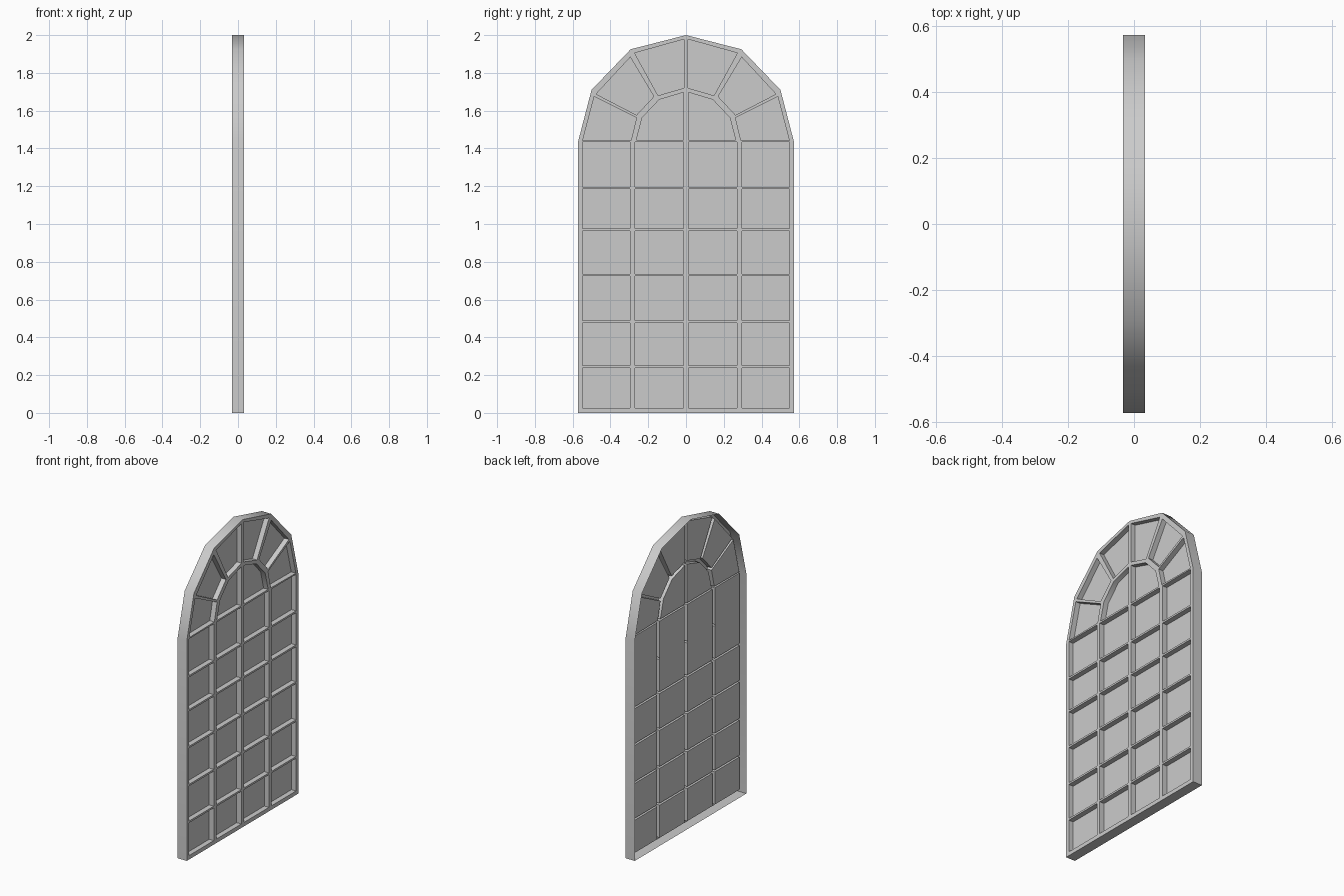
import bpy, bmesh, math

cube = bpy.data.objects.get("Cube")
if cube:
    bpy.data.objects.remove(cube)

FRONT, BACK, PANE = 0.033, -0.033, 0.0

grey = bpy.data.materials.new("light grey")
grey.use_nodes = True
colour = (0.6, 0.6, 0.6, 1)
grey.diffuse_color = colour
grey.node_tree.nodes["Principled BSDF"].inputs["Base Color"].default_value = colour


def flip(points):
    return [(-y, z) for y, z in reversed(points)]


def ring(bm, points, x):
    return [bm.verts.new((x, y, z)) for y, z in points]


def bridge(bm, a, b):
    for i in range(len(a)):
        j = (i + 1) % len(a)
        bm.faces.new((a[i], a[j], b[j], b[i]))


def finish(bm, name):
    mesh = bpy.data.meshes.new(name)
    bm.to_mesh(mesh)
    bm.free()
    mesh.materials.append(grey)
    obj = bpy.data.objects.new(name, mesh)
    bpy.context.collection.objects.link(obj)
    bpy.ops.object.select_all(action="DESELECT")
    obj.select_set(True)
    bpy.context.view_layer.objects.active = obj
    bpy.ops.object.shade_smooth_by_angle(angle=math.radians(35))
    return obj


# Outer arch outline, counter-clockwise seen from +x
half = [(0.573, 0), (0.573, 1.43), (0.5, 1.71), (0.293, 1.925)]
outline = half + [(0, 2)] + flip(half)

# Rectangular panes, then the inner arch and the fan of panes above
columns = [(0.013, 0.27), (0.296, 0.549)]
rows = [(0.026, 0.238), (0.25, 0.477), (0.489, 0.724),
        (0.736, 0.963), (0.975, 1.184), (1.196, 1.434)]
panes = [[(a, lo), (b, lo), (b, hi), (a, hi)] for a, b in columns for lo, hi in rows]
panes += [
    [(0.012, 1.445), (0.263, 1.445), (0.232, 1.563), (0.142, 1.658), (0.012, 1.697)],
    [(0.29, 1.445), (0.547, 1.442), (0.486, 1.674), (0.262, 1.562)],
    [(0.262, 1.577), (0.476, 1.688), (0.295, 1.883), (0.17, 1.675)],
    [(0.011, 1.72), (0.148, 1.68), (0.272, 1.905), (0.011, 1.978)],
]
panes += [flip(p) for p in panes]

# Frame: outer wall, front face with openings, and reveals back to the panes
bm = bmesh.new()
rim = ring(bm, outline, FRONT)
openings = [ring(bm, p, FRONT) for p in panes]
edges = [bm.edges.new((r[i - 1], r[i])) for r in [rim] + openings for i in range(len(r))]
bmesh.ops.triangle_fill(bm, use_beauty=True, edges=edges, normal=(1, 0, 0))
bmesh.ops.dissolve_limit(bm, angle_limit=0.01, verts=bm.verts[:], edges=bm.edges[:])
bridge(bm, ring(bm, outline, BACK), rim)
for points, front in zip(panes, openings):
    bridge(bm, front, ring(bm, points, PANE))
bmesh.ops.recalc_face_normals(bm, faces=bm.faces[:])
wall = max(bm.faces, key=lambda f: f.calc_center_median().y)
if wall.normal.y < 0:
    bmesh.ops.reverse_faces(bm, faces=bm.faces[:])
finish(bm, "window_frame")

# Recessed panes
bm = bmesh.new()
for points in panes:
    bm.faces.new(ring(bm, points, PANE))
finish(bm, "window_panes")

# Flat strips behind the upper crossbar
bm = bmesh.new()
for a, b in columns:
    strip = [(a, rows[4][1]), (b, rows[4][1]), (b, rows[5][0]), (a, rows[5][0])]
    for points in (strip, flip(strip)):
        bm.faces.new(ring(bm, points, PANE))
finish(bm, "crossbar_backing")
